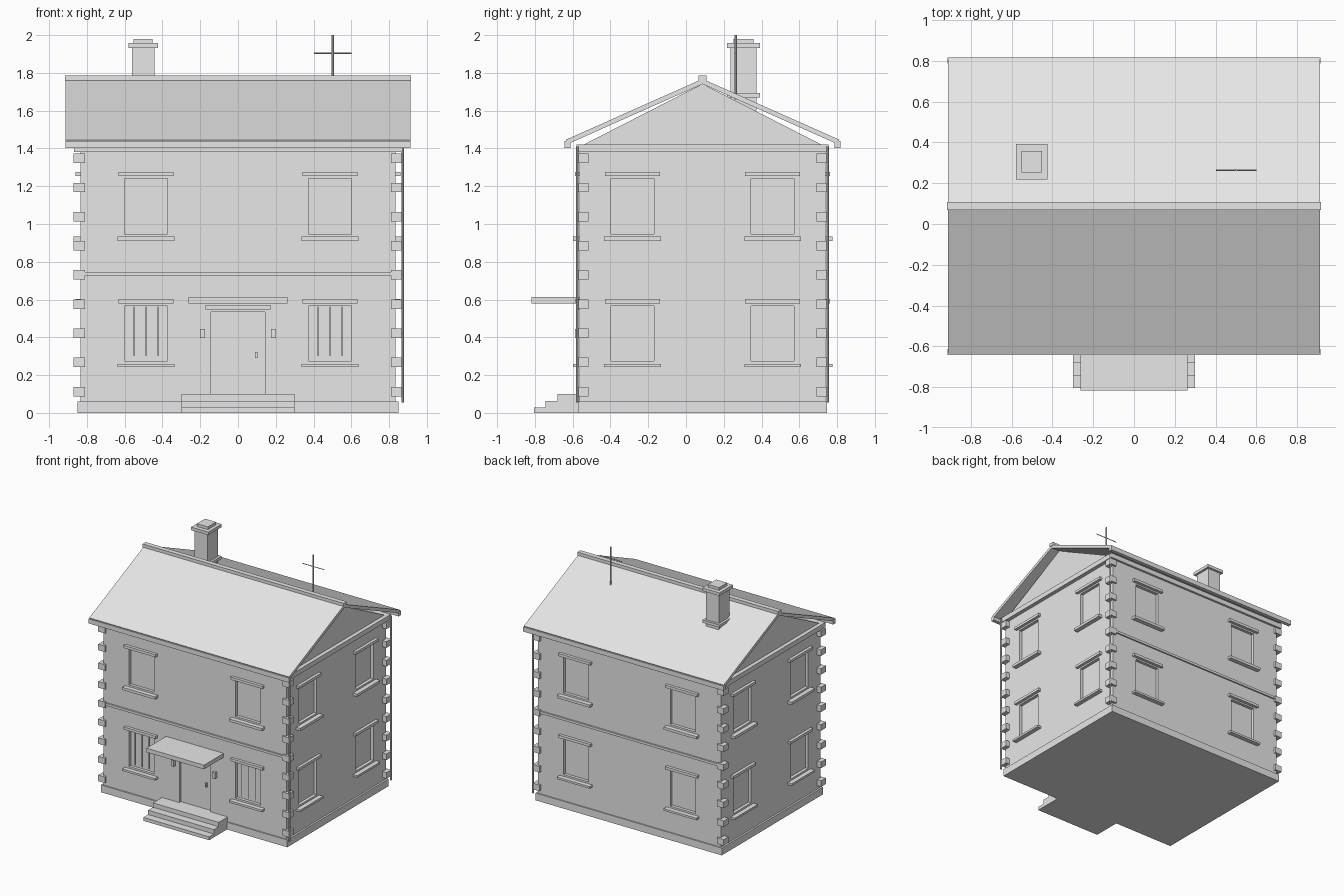
import bpy
import bmesh
from mathutils import Vector

if "Cube" in bpy.data.objects:
    bpy.data.objects.remove(bpy.data.objects["Cube"])

# One plain plaster colour
GREY = (0.8, 0.8, 0.8, 1)
plaster = bpy.data.materials.new("light_grey")
plaster.use_nodes = True
plaster.diffuse_color = GREY
plaster.node_tree.nodes["Principled BSDF"].inputs["Base Color"].default_value = GREY

CY = 0.0875              # house centre in y
HX, HY = 0.835, 0.65     # half sizes of the walls


def finish(name, bm):
    bmesh.ops.recalc_face_normals(bm, faces=bm.faces)
    mesh = bpy.data.meshes.new(name)
    bm.to_mesh(mesh)
    bm.free()
    mesh.materials.append(plaster)
    obj = bpy.data.objects.new(name, mesh)
    bpy.context.collection.objects.link(obj)
    return obj


def add_box(bm, lo, hi):
    lo, hi = Vector(lo), Vector(hi)
    made = bmesh.ops.create_cube(bm, size=1)["verts"]
    for v in made:
        v.co = Vector([(a + b) / 2 + c * (b - a) for a, b, c in zip(lo, hi, v.co)])


def box(name, lo, hi):
    bm = bmesh.new()
    add_box(bm, lo, hi)
    return finish(name, bm)


def extrude_x(name, profile, half):
    """Extrude a (y, z) outline along x from -half to half."""
    bm = bmesh.new()
    face = bm.faces.new([bm.verts.new((-half, y, z)) for y, z in profile])
    side = bmesh.ops.extrude_face_region(bm, geom=[face])["geom"]
    moved = [g for g in side if isinstance(g, bmesh.types.BMVert)]
    bmesh.ops.translate(bm, verts=moved, vec=(2 * half, 0, 0))
    return finish(name, bm)


def rod(name, start, end, radius):
    start, end = Vector(start), Vector(end)
    bm = bmesh.new()
    bmesh.ops.create_cone(bm, cap_ends=True, segments=8, radius1=radius,
                          radius2=radius, depth=(end - start).length)
    turn = Vector((0, 0, 1)).rotation_difference(end - start)
    for v in bm.verts:
        v.co = turn @ v.co + (start + end) / 2
    return finish(name, bm)


def wall_span(side, u, width, z0, z1, inner, outer):
    """Corners of a box on a wall; inner and outer are depths from its face."""
    sign = -1 if side in ("front", "right") else 1
    if side in ("front", "back"):
        a, b = sorted((CY + sign * (HY + inner), CY + sign * (HY + outer)))
        return (u - width / 2, a, z0), (u + width / 2, b, z1)
    a, b = sorted((sign * (HX + inner), sign * (HX + outer)))
    return (a, CY + u - width / 2, z0), (b, CY + u + width / 2, z1)


# Walls, plinth, attic floor and gable
walls = box("walls", (-HX, CY - HY, 0.03), (HX, CY + HY, 1.4))
box("plinth", (-0.85, CY - HY - 0.01, 0), (0.85, CY + HY + 0.01, 0.06))
box("attic_floor", (-0.867, CY - 0.668, 1.38), (0.867, CY + 0.668, 1.42))
extrude_x("gable", [(CY - 0.63, 1.42), (CY + 0.63, 1.42), (CY, 1.742)], HX)

# Windows with lintels and sills, and their openings
cuts = bmesh.new()
for side, offset in (("front", 0.487), ("back", 0.487), ("left", 0.371), ("right", 0.371)):
    for u in (-offset, offset):
        for floor, z in (("lower", 0.275), ("upper", 0.948)):
            label = f"{side}_{floor}"
            add_box(cuts, *wall_span(side, u, 0.228, z, z + 0.292, -0.025, 0.05))
            box(label + "_lintel", *wall_span(side, u, 0.292, z + 0.305, z + 0.327, -0.01, 0.024))
            sill = 0.037 if floor == "upper" else 0.032
            box(label + "_sill", *wall_span(side, u, 0.3, z - sill, z - 0.015, -0.01, 0.037))

# Door opening
add_box(cuts, *wall_span("front", 0, 0.284, 0.1, 0.535, -0.02, 0.05))
cutter = finish("opening_cutter", cuts)
cutter.hide_render = True
mod = walls.modifiers.new("openings", "BOOLEAN")
mod.object = cutter
mod.solver = "EXACT"
bpy.context.view_layer.objects.active = walls
bpy.ops.object.modifier_apply(modifier=mod.name)
bpy.data.objects.remove(cutter)

# Bars on the lower front windows
front = CY - HY
for u in (-0.487, 0.487):
    for dx in (-0.064, 0, 0.064):
        rod("window_bar", (u + dx, front + 0.008, 0.3), (u + dx, front + 0.008, 0.562), 0.003)

# Entrance
box("door_lintel", *wall_span("front", 0, 0.346, 0.548, 0.57, -0.01, 0.02))
box("door_canopy", (-0.262, -0.8175, 0.58), (0.262, front + 0.01, 0.614))
box("door_handle", *wall_span("front", 0.097, 0.012, 0.29, 0.322, -0.03, 0))
for x in (-0.188, 0.188):
    box("wall_lamp", *wall_span("front", x, 0.024, 0.396, 0.445, -0.01, 0.025))
extrude_x("front_steps", [(-0.805, 0), (-0.805, 0.028), (-0.743, 0.028), (-0.743, 0.064),
                          (-0.68, 0.064), (-0.68, 0.1), (front + 0.005, 0.1),
                          (front + 0.005, 0)], 0.3)

# String courses on front and back
for side in ("front", "back"):
    box(side + "_string_course", *wall_span(side, 0, 1.63, 0.727, 0.747, -0.01, 0.012))

# Corner blocks
bm = bmesh.new()
for sx in (-1, 1):
    for sy in (-1, 1):
        for i in range(9):
            c = Vector((sx * 0.84, CY + sy * 0.635, 0.113 + i * 0.1543))
            h = Vector((0.031, 0.031, 0.025))
            add_box(bm, c - h, c + h)
finish("corner_blocks", bm)

# Roof slopes, eaves and ridge
for s, name in ((-1, "front"), (1, "back")):
    extrude_x(name + "_roof_slope", [(CY, 1.768), (CY + s * 0.724, 1.446),
                                     (CY + s * 0.714, 1.423), (CY, 1.741)], 0.912)
    y0, y1 = sorted((CY + s * 0.7, CY + s * 0.73))
    box(name + "_gutter", (-0.914, y0, 1.402), (0.914, y1, 1.44))
    rod(name + "_downpipe", (0.872, CY + s * 0.663, 0.056), (0.872, CY + s * 0.663, 1.41), 0.007)
box("ridge_cap", (-0.917, CY - 0.02, 1.757), (0.917, CY + 0.02, 1.785))

# Chimney as stacked blocks
for name, hx, hy, z0, z1 in (("shaft", 0.059, 0.069, 1.6, 1.94), ("collar", 0.078, 0.087, 1.67, 1.693),
                             ("cap", 0.078, 0.087, 1.932, 1.957), ("top", 0.05, 0.053, 1.957, 1.98)):
    box("chimney_" + name, (-0.502 - hx, 0.305 - hy, z0), (-0.502 + hx, 0.305 + hy, z1))

# Antenna
rod("antenna_mast", (0.502, 0.264, 1.66), (0.502, 0.264, 2.0), 0.006)
rod("antenna_crossbar", (0.402, 0.264, 1.904), (0.602, 0.264, 1.904), 0.003)
